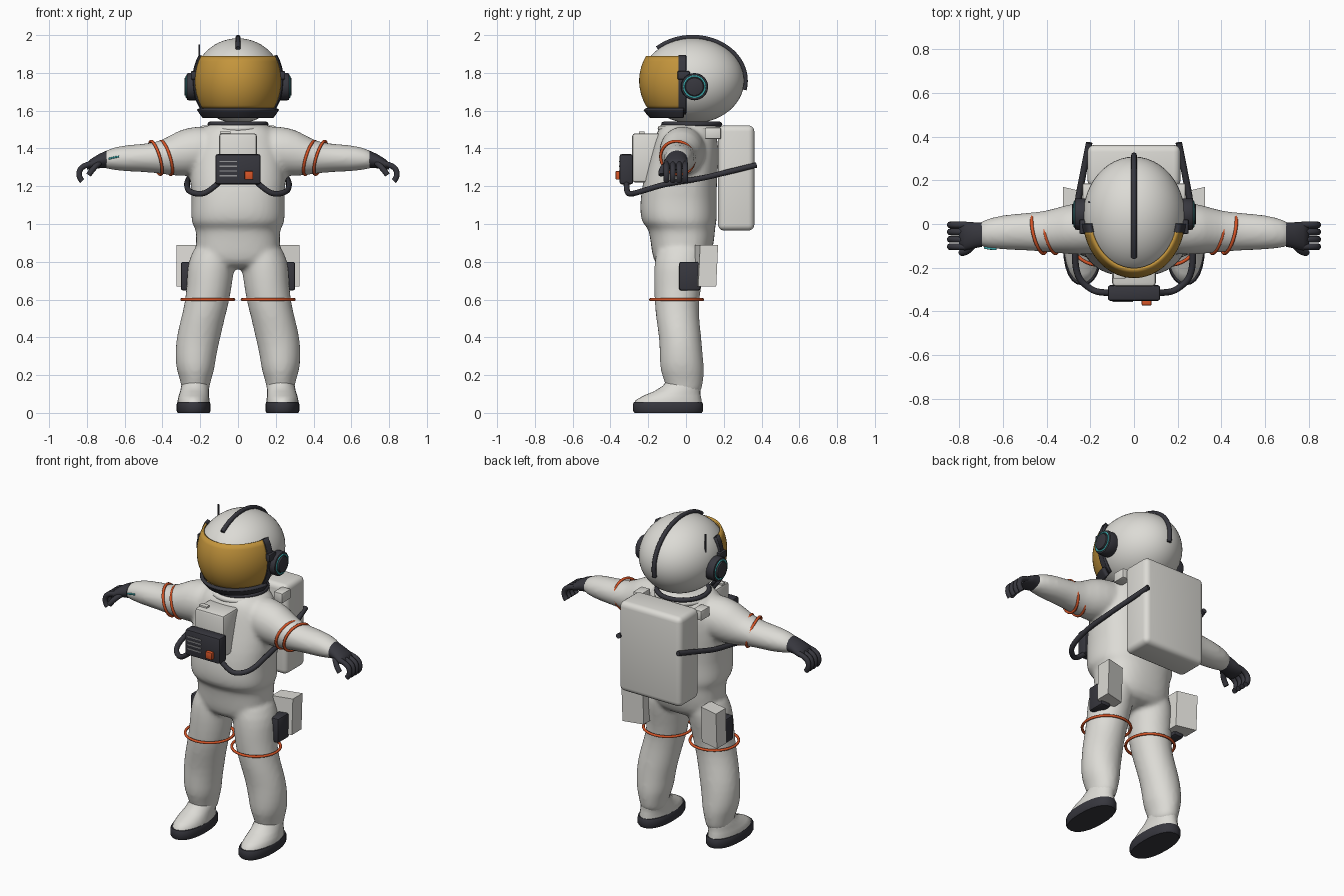
import bpy, bmesh, math
from mathutils import Matrix, Vector

if "Cube" in bpy.data.objects:
    bpy.data.objects.remove(bpy.data.objects["Cube"])


def material(name, r, g, b):
    m = bpy.data.materials.new(name)
    m.use_nodes = True
    m.diffuse_color = (r, g, b, 1)
    m.node_tree.nodes["Principled BSDF"].inputs["Base Color"].default_value = (r, g, b, 1)
    return m


WHITE = material("suit_white", 0.72, 0.71, 0.67)
DARK = material("dark_rubber", 0.038, 0.038, 0.048)
GOLD = material("gold_visor", 0.55, 0.3, 0.045)
ORANGE = material("orange", 0.68, 0.09, 0.02)
CYAN = material("cyan_light", 0.06, 0.5, 0.52)
GREY = material("vent_grey", 0.3, 0.3, 0.31)


def finish(name, bm, mat, mirror=False, angle=40):
    """Turn a bmesh into a shaded object, optionally mirrored in x."""
    bmesh.ops.recalc_face_normals(bm, faces=bm.faces)
    me = bpy.data.meshes.new(name)
    bm.to_mesh(me)
    bm.free()
    me.materials.append(mat)
    ob = bpy.data.objects.new(name, me)
    bpy.context.collection.objects.link(ob)
    bpy.ops.object.select_all(action='DESELECT')
    ob.select_set(True)
    bpy.context.view_layer.objects.active = ob
    bpy.ops.object.shade_smooth_by_angle(angle=math.radians(angle))
    if mirror:
        ob.modifiers.new("Mirror", 'MIRROR').use_mirror_merge = False
    return ob


def loft(bm, sections, axis='z', side=1, power=2.0, n=24):
    """Skin rounded rings; a section is (position, centre 1, centre 2, radius 1, radius 2)."""
    rings = []
    for t, c1, c2, r1, r2 in sections:
        ring = []
        for i in range(n):
            a = math.tau * i / n
            c, s = math.cos(a), math.sin(a)
            u = c1 + r1 * math.copysign(abs(c) ** (2 / power), c)
            v = c2 + r2 * math.copysign(abs(s) ** (2 / power), s)
            p = (u, v, t) if axis == 'z' else (t, u, v)
            ring.append(bm.verts.new((p[0] * side, p[1], p[2])))
        rings.append(ring)
    for a, b in zip(rings, rings[1:]):
        for i in range(n):
            j = (i + 1) % n
            bm.faces.new((a[i], a[j], b[j], b[i]))
    bm.faces.new(rings[0])
    bm.faces.new(rings[-1])


def box(name, mat, x, y, z, bevel=0.008, mirror=False, segments=2):
    bm = bmesh.new()
    bmesh.ops.create_cube(bm, size=1)
    for v in bm.verts:
        v.co = [lo + (c + 0.5) * (hi - lo) for c, (lo, hi) in zip(v.co, (x, y, z))]
    if bevel:
        bmesh.ops.bevel(bm, geom=bm.edges[:], offset=bevel, segments=segments,
                        profile=0.5, affect='EDGES')
    return finish(name, bm, mat, mirror)


def tube(name, mat, paths, radius, mirror=False):
    """Round tubes along smooth paths, turned into one mesh."""
    cu = bpy.data.curves.new(name, 'CURVE')
    cu.dimensions = '3D'
    cu.bevel_depth, cu.bevel_resolution = radius, 3
    cu.use_fill_caps = True
    for pts in paths:
        sp = cu.splines.new('NURBS')
        sp.points.add(len(pts) - 1)
        for p, co in zip(sp.points, pts):
            p.co = (*co, 1)
        sp.order_u, sp.use_endpoint_u, sp.resolution_u = 3, True, 6
    tmp = bpy.data.objects.new(name + "_path", cu)
    bpy.context.collection.objects.link(tmp)
    deps = bpy.context.evaluated_depsgraph_get()
    me = bpy.data.meshes.new_from_object(tmp.evaluated_get(deps))
    bm = bmesh.new()
    bm.from_mesh(me)
    bpy.data.objects.remove(tmp)
    bpy.data.meshes.remove(me)
    return finish(name, bm, mat, mirror, 60)


def ring(name, mat, centre, normal, major, minor, mirror=True):
    bm = bmesh.new()
    rot = Vector((0, 0, 1)).rotation_difference(Vector(normal)).to_matrix()
    n, k = 40, 8
    vs = []
    for i in range(n):
        a = math.tau * i / n
        for j in range(k):
            b = math.tau * j / k
            r = major + minor * math.cos(b)
            p = Vector((r * math.cos(a), r * math.sin(a), minor * math.sin(b)))
            vs.append(bm.verts.new(rot @ p + Vector(centre)))
    for i in range(n):
        for j in range(k):
            i2, j2 = (i + 1) % n, (j + 1) % k
            bm.faces.new((vs[i * k + j], vs[i2 * k + j], vs[i2 * k + j2], vs[i * k + j2]))
    return finish(name, bm, mat, mirror, 80)


def disc(name, mat, x0, x1, y, z, radius, bevel):
    bm = bmesh.new()
    m = Matrix.Translation(((x0 + x1) / 2, y, z)) @ Matrix.Rotation(math.pi / 2, 4, 'Y')
    bmesh.ops.create_cone(bm, cap_ends=True, segments=32, radius1=radius, radius2=radius,
                          depth=x1 - x0, matrix=m)
    rim = [e for e in bm.edges if any(len(f.verts) > 4 for f in e.link_faces)]
    bmesh.ops.bevel(bm, geom=rim, offset=bevel, segments=2, profile=0.5, affect='EDGES')
    return finish(name, bm, mat, True)


HY, HZ = 0.035, 1.758


def shell(name, mat, z0, z1, y_back, y_front=None, grow=1.0, thick=0.012):
    """Patch of the helmet surface, across the face or as a strip on one side."""
    bm = bmesh.new()
    rows, cols = 10, 32
    grid = []
    for r in range(rows + 1):
        z = z0 + (z1 - z0) * r / rows
        k = math.sqrt(1 - ((z - HZ) / 0.27) ** 2)
        rx, ry = 0.237 * k * grow, 0.283 * k * grow
        a1 = math.acos((HY - y_back) / ry)
        a0 = -a1 if y_front is None else math.acos((HY - y_front) / ry)
        line = []
        for c in range(cols + 1):
            a = a0 + (a1 - a0) * c / cols
            line.append(bm.verts.new((rx * math.sin(a), HY - ry * math.cos(a), z)))
        grid.append(line)
    for a, b in zip(grid, grid[1:]):
        for c in range(cols):
            bm.faces.new((a[c], a[c + 1], b[c + 1], b[c]))
    ob = finish(name, bm, mat, y_front is not None)
    sol = ob.modifiers.new("Solidify", 'SOLIDIFY')
    sol.thickness, sol.offset = thick, -1


# Suit: torso, arms and legs skinned separately, then fused
TORSO = [(0.76, 0, -.03, .15, .10), (0.80, 0, -.025, .22, .15), (0.88, 0, -.02, .225, .165),
         (0.95, 0, -.02, .222, .175), (0.985, 0, -.025, .23, .18), (1.00, 0, -.035, .248, .198),
         (1.06, 0, -.04, .25, .205), (1.13, 0, -.04, .246, .203), (1.22, 0, -.033, .257, .198),
         (1.35, 0, -.01, .252, .185), (1.45, 0, 0, .23, .17), (1.50, 0, 0, .195, .15),
         (1.545, 0, .02, .14, .13)]
ARM = [(.10, -.01, 1.40, .12, .12), (.22, -.02, 1.388, .125, .132), (.32, -.025, 1.375, .112, .124),
       (.40, -.035, 1.352, .094, .087), (.50, -.035, 1.35, .086, .074), (.60, -.038, 1.348, .08, .071),
       (.68, -.043, 1.345, .067, .056), (.73, -.05, 1.335, .045, .036)]
LEG = [(.92, .115, -.02, .10, .13), (.80, .140, -.03, .128, .138), (.72, .148, -.04, .122, .132),
       (.60, .160, -.05, .118, .118), (.50, .186, -.045, .116, .115), (.40, .210, -.03, .118, .112),
       (.30, .225, -.025, .109, .115), (.22, .225, -.02, .101, .118), (.16, .225, -.01, .075, .10),
       (.08, .225, -.01, .073, .09)]
bm = bmesh.new()
loft(bm, TORSO, power=2.4)
for s in (1, -1):
    loft(bm, ARM, 'x', s)
    loft(bm, LEG, 'z', s)
suit = finish("suit_body", bm, WHITE, angle=180)
suit.modifiers.new("Subdivide", 'SUBSURF').levels = 1
rm = suit.modifiers.new("Fuse", 'REMESH')
rm.mode, rm.voxel_size, rm.use_smooth_shade = 'VOXEL', 0.013, True
sm = suit.modifiers.new("Relax", 'SMOOTH')
sm.factor, sm.iterations = 0.5, 5

# Boots and soles
bm = bmesh.new()
loft(bm, [(.03, .235, -.095, .084, .178), (.065, .235, -.093, .085, .176), (.09, .234, -.075, .08, .153),
          (.115, .230, -.045, .076, .122), (.145, .226, -.02, .074, .10), (.19, .225, -.01, .06, .085)])
finish("boot", bm, WHITE, True, 60)
bm = bmesh.new()
loft(bm, [(0, .235, -.095, .084, .178), (.012, .235, -.095, .09, .186), (.045, .235, -.095, .09, .186),
          (.058, .235, -.095, .085, .18)], power=2.3)
finish("boot_sole", bm, DARK, True)

# Gloves
bm = bmesh.new()
loft(bm, [(.695, -.048, 1.343, .056, .046), (.735, -.052, 1.333, .06, .038),
          (.775, -.055, 1.317, .066, .03), (.80, -.055, 1.307, .055, .018)], 'x')
finish("glove_palm", bm, DARK, True, 60)
fingers = [[(.77, y, 1.32), (.83, y, 1.31), (.847, y, 1.25), (.825, y, 1.228)]
           for y in (-.104, -.07, -.036, -.004)]
fingers.append([(.73, -.09, 1.325), (.765, -.135, 1.30), (.79, -.13, 1.26)])
tube("glove_fingers", DARK, fingers, 0.0155, True)

# Rings on arms and knees, wrist light
for x in (0.38, 0.435):
    ring("arm_ring", ORANGE, (x, -.045, 1.35), (1, -.25, -.3), 0.092, 0.008)
ring("knee_ring", ORANGE, (.16, -.05, .6), (0, 0, 1), 0.138, 0.008)
tube("wrist_light", CYAN, [[(-.63, -.115, 1.357), (-.66, -.114, 1.353), (-.685, -.108, 1.345)]], 0.005)

# Helmet, visor and frame
bm = bmesh.new()
bmesh.ops.create_uvsphere(bm, u_segments=48, v_segments=28, radius=1)
for v in bm.verts:
    v.co = (v.co.x * .233, HY + v.co.y * .273, HZ + v.co.z * .225)
finish("helmet", bm, WHITE, angle=180)
shell("visor", GOLD, 1.60, 1.89, -.03)
shell("visor_lower_frame", DARK, 1.575, 1.615, -.01, None, 1.015, 0.02)
shell("visor_side_frame", DARK, 1.58, 1.895, .0, -.04, 1.03, 0.02)
crest = [(0, HY + .28 * math.sin(math.radians(a)), HZ + .231 * math.cos(math.radians(a)))
         for a in range(-42, 108, 6)]
tube("helmet_crest", DARK, [crest], 0.013)
ring("neck_ring", DARK, (0, .03, 1.528), (0, 0, 1), 0.148, 0.014, False)
ring("collar", WHITE, (0, .02, 1.505), (0, 0, 1), 0.152, 0.018, False)

# Ear units and antenna
disc("ear_unit", DARK, .20, .272, .045, 1.727, .072, .01)
disc("ear_cap", DARK, .265, .284, .045, 1.727, .048, .006)
ring("ear_light", CYAN, (.272, .045, 1.727), (1, 0, 0), .056, .005)
box("ear_bracket", DARK, (.215, .25), (-.045, .02), (1.765, 1.81), .006, True)
tube("antenna", DARK, [[(-.205, .10, 1.79), (-.205, .10, 1.95)]], 0.005)

# Chest pack and control box
box("chest_pack", WHITE, (-.10, .10), (-.285, -.12), (1.22, 1.48), .015)
box("chest_knob", WHITE, (-.095, -.04), (-.25, -.22), (1.475, 1.49), .003)
box("control_box", DARK, (-.12, .12), (-.352, -.28), (1.21, 1.37), .012)
box("control_button", ORANGE, (.035, .08), (-.373, -.345), (1.235, 1.28), .005)
for i in range(4):
    z = 1.252 + i * 0.025
    box("control_vent", GREY, (-.098, -.005), (-.356, -.35), (z, z + .007), 0)

# Backpack, shoulder clips and hoses
box("backpack", WHITE, (-.213, .213), (.17, .362), (.965, 1.522), .032, False, 4)
box("shoulder_clip", WHITE, (.175, .235), (.10, .185), (1.45, 1.51), .006, True)
tube("hose", DARK, [[(.205, .372, 1.312), (.235, .22, 1.275), (.262, .08, 1.24), (.272, -.10, 1.215),
                     (.265, -.24, 1.172), (.20, -.30, 1.155), (.15, -.315, 1.175),
                     (.10, -.315, 1.22)]], 0.015, True)

# Thigh pouches
box("thigh_pouch", DARK, (.235, .303), (-.037, .077), (.648, .80), .012, True)
pouch = box("rear_pouch", WHITE, (.20, .325), (.075, .17), (.67, .89), 0, True)
for v in pouch.data.vertices:
    if v.co.z < .7:
        v.co.y -= .01
    if v.co.x < .25:
        v.co.y -= .03
